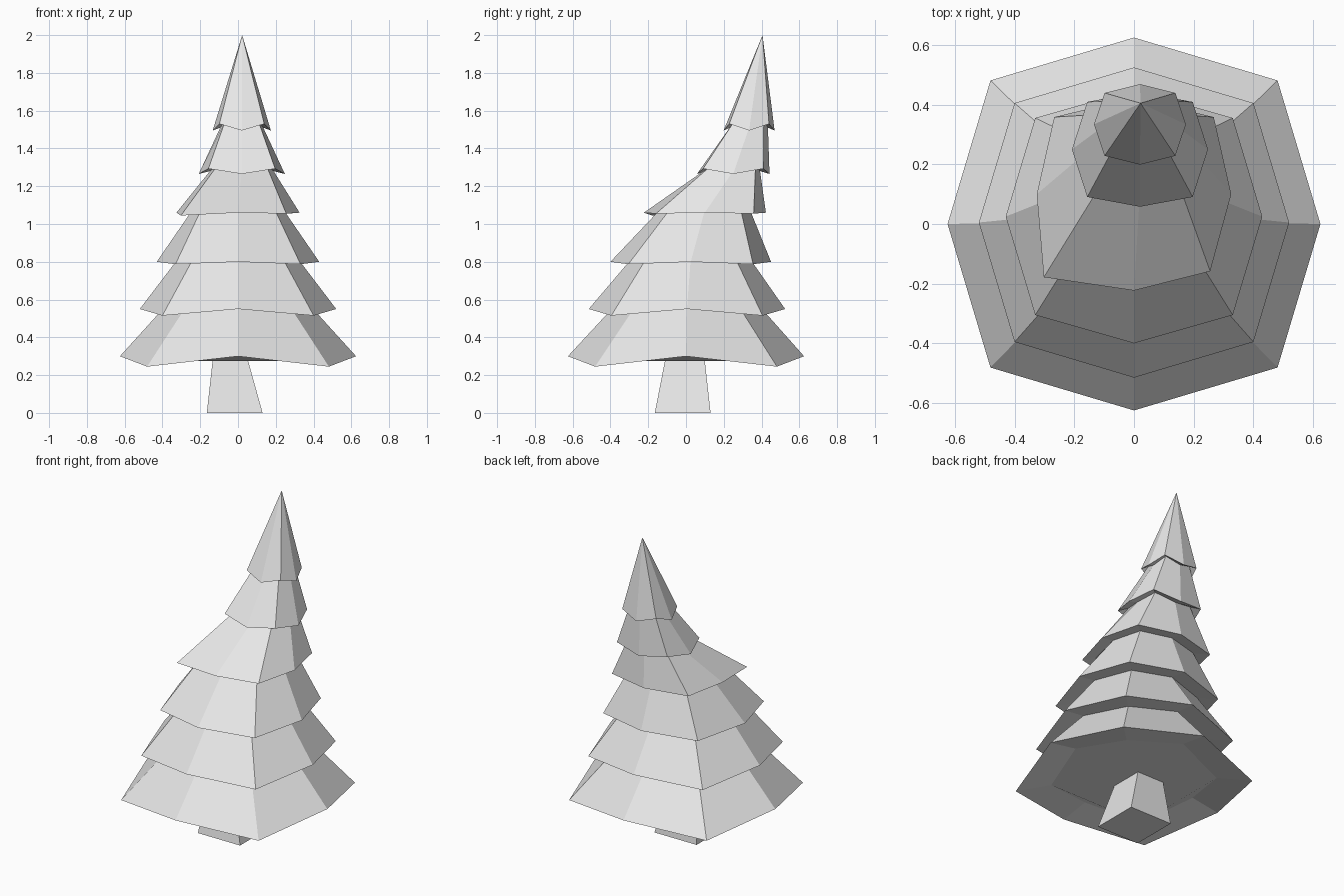
import bpy
import bmesh
from math import cos, sin, pi

cube = bpy.data.objects.get("Cube")
if cube:
    bpy.data.objects.remove(cube, do_unlink=True)

# Single pale grey material
grey = bpy.data.materials.new("pale_grey")
grey.use_nodes = True
colour = (0.8, 0.8, 0.8, 1)
grey.diffuse_color = colour
grey.node_tree.nodes["Principled BSDF"].inputs["Base Color"].default_value = colour


def make_object(name, bm):
    """Turn a bmesh into a flat-shaded object."""
    bmesh.ops.recalc_face_normals(bm, faces=bm.faces[:])
    mesh = bpy.data.meshes.new(name)
    bm.to_mesh(mesh)
    bm.free()
    mesh.materials.append(grey)
    obj = bpy.data.objects.new(name, mesh)
    bpy.context.collection.objects.link(obj)
    return obj


def bridge(bm, lower, upper):
    """Join two rings of equal length with quads."""
    count = len(lower)
    for i in range(count):
        j = (i + 1) % count
        bm.faces.new((lower[i], lower[j], upper[j], upper[i]))


# Rim of each tier: centre x, centre y, half width, half depth,
# corner fraction in x and y, height at side middles, height at corners
tiers = [
    (0, 0, .625, .625, .77, .77, .30, .245),
    (0, .005, .52, .52, .77, .77, .55, .515),
    (0, .025, .43, .425, .77, .777, .80, .787),
    (0, .10, .326, .323, .82, .80, 1.06, 1.055),
    (.02, .25, .228, .192, .775, .83, 1.265, 1.293),
    (.02, .334, .154, .135, .77, .78, 1.495, 1.53),
]


def rim_ring(bm, tier, scale=1, lift=0):
    """Eight points alternating side middles and drooping corners."""
    cx, cy, rx, ry, kx, ky, z_mid, z_corner = tier
    ring = []
    for i in range(8):
        ux, uy = round(cos(i * pi / 4)), round(sin(i * pi / 4))
        corner = bool(i % 2)
        x = ux * rx * (kx if corner else 1) * scale
        y = uy * ry * (ky if corner else 1) * scale
        ring.append(bm.verts.new((cx + x, cy + y, (z_corner if corner else z_mid) + lift)))
    return ring


# Foliage: skirts stacked in a zigzag, leaning back to the tip
bm = bmesh.new()
inner = rim_ring(bm, tiers[0], .7, .03)
bm.faces.new(inner)
for index, tier in enumerate(tiers):
    rim = rim_ring(bm, tier)
    # The fourth tier has one front corner pulled outward
    if index == 3:
        rim[5].co.x -= .035
        rim[5].co.y -= .02
        rim[5].co.z -= .01
        rim[7].co.x -= .012
    bridge(bm, inner, rim)
    if index + 1 < len(tiers):
        inner = rim_ring(bm, tiers[index + 1], .74, .015)
        bridge(bm, rim, inner)
tip = bm.verts.new((.022, .405, 2))
for i in range(8):
    bm.faces.new((rim[i], rim[(i + 1) % 8], tip))
make_object("foliage", bm)

# Trunk: tapered square post
bm = bmesh.new()


def box_ring(x0, x1, y0, y1, z):
    return [bm.verts.new(p) for p in ((x0, y0, z), (x1, y0, z), (x1, y1, z), (x0, y1, z))]


base = box_ring(-.165, .13, -.165, .13, 0)
top = box_ring(-.125, .03, -.095, .09, .36)
bridge(bm, base, top)
bm.faces.new(base)
bm.faces.new(top)
make_object("trunk", bm)
